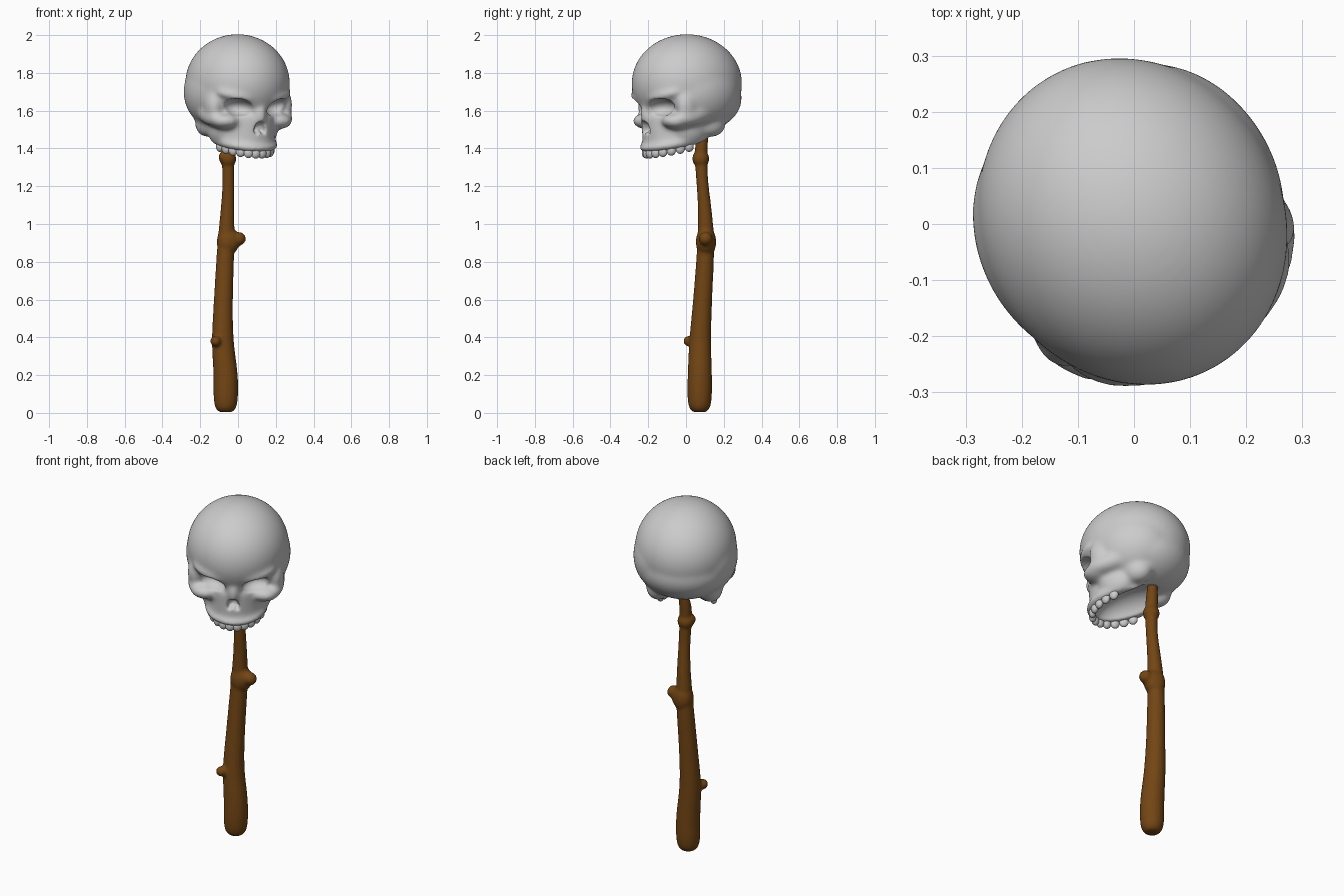
import bpy, bmesh
from math import sin, cos, radians
from mathutils import Matrix, Vector, Euler

if "Cube" in bpy.data.objects:
    bpy.data.objects.remove(bpy.data.objects["Cube"])

YAW = Matrix.Rotation(radians(29), 4, 'Z')   # the skull looks towards front right


def ball(bm, loc, size, rot=(0, 0, 0), mirror=False):
    """Ellipsoid; rot in degrees, optionally mirrored across local x."""
    for s in ((1, -1) if mirror else (1,)):
        e = Euler((radians(rot[0]), radians(rot[1] * s), radians(rot[2] * s)))
        m = Matrix.LocRotScale(Vector((loc[0] * s, loc[1], loc[2])), e, Vector(size))
        bmesh.ops.create_uvsphere(bm, u_segments=48, v_segments=32, radius=1, matrix=m)


def finish(bm, name, turn=None):
    if turn:
        bm.transform(turn)
    me = bpy.data.meshes.new(name)
    bm.to_mesh(me)
    bm.free()
    ob = bpy.data.objects.new(name, me)
    bpy.context.collection.objects.link(ob)
    me.polygons.foreach_set("use_smooth", [True] * len(me.polygons))
    return ob


def blend(ob, voxel, iterations):
    """Fuse overlapping volumes and soften the seams."""
    r = ob.modifiers.new("fuse", 'REMESH')
    r.mode = 'VOXEL'
    r.voxel_size = voxel
    r.use_smooth_shade = True
    s = ob.modifiers.new("soften", 'SMOOTH')
    s.factor = 0.5
    s.iterations = iterations


def bake(ob):
    bpy.ops.object.select_all(action='DESELECT')
    ob.select_set(True)
    bpy.context.view_layer.objects.active = ob
    bpy.ops.object.convert(target='MESH')


# skull volumes
bm = bmesh.new()
ball(bm, (0, 0.005, 1.745), (0.270, 0.299, 0.260))                   # cranium
ball(bm, (0.09, 0.02, 1.70), (0.188, 0.235, 0.205), (0, 0, 0), True)  # cranium sides
ball(bm, (0, 0.06, 1.665), (0.25, 0.24, 0.18))                       # cranium base
ball(bm, (0.12, -0.195, 1.678), (0.115, 0.065, 0.034), (0, -12, 27), True)  # brows
ball(bm, (0, -0.225, 1.585), (0.038, 0.047, 0.07), (-8, 0, 0))       # nose bridge
ball(bm, (0.155, -0.14, 1.545), (0.082, 0.085, 0.045), (0, 0, 35), True)   # cheekbones
ball(bm, (0.195, -0.05, 1.58), (0.06, 0.14, 0.055), (14, 0, 8), True)      # cheek arches
ball(bm, (0.215, -0.11, 1.63), (0.042, 0.06, 0.08), (0, 0, 0), True)       # outer eye rims
ball(bm, (0.135, -0.05, 1.50), (0.055, 0.1, 0.085), (0, 0, 0), True)       # cheek to jaw
ball(bm, (0.14, 0.075, 1.53), (0.065, 0.08, 0.07), (0, 0, 0), True)        # bumps behind jaw
bmesh.ops.create_cone(bm, cap_ends=True, segments=48, radius1=1, radius2=0.86, depth=0.19,
                      matrix=Matrix.LocRotScale(Vector((0, -0.083, 1.506)),
                                                Euler((radians(12), 0, 0)),
                                                Vector((0.165, 0.178, 1))))  # upper jaw
ball(bm, (0, -0.09, 1.435), (0.17, 0.178, 0.035), (12, 0, 0))        # gum line
skull = finish(bm, "skull", YAW)

# hollows
bm = bmesh.new()
ball(bm, (0.127, -0.235, 1.615), (0.084, 0.085, 0.049), (0, -8, 22), True)  # eye sockets
ball(bm, (0.013, -0.27, 1.507), (0.021, 0.065, 0.042), (0, -22, 0), True)   # nose hole
ball(bm, (0, 0.05, 1.36), (0.135, 0.265, 0.145))                           # mouth
hollows = finish(bm, "skull_hollows", YAW)
hollows.hide_render = True
blend(hollows, 0.006, 2)
bake(hollows)

blend(skull, 0.009, 22)
cut = skull.modifiers.new("hollow", 'BOOLEAN')
cut.operation = 'DIFFERENCE'
cut.object = hollows
blend(skull, 0.007, 6)
bake(skull)
bpy.data.objects.remove(hollows)

# teeth along the jaw arch
bm = bmesh.new()
N = 12
for i in range(N):
    a = -84 + 168 * i / (N - 1)
    t = radians(a)
    ball(bm, (0.143 * sin(t), -0.04 - 0.19 * cos(t), 1.374 + 0.04 * (1 - cos(t))),
         (0.025, 0.019, 0.028), (0, 0, a))
teeth = finish(bm, "teeth", YAW)

# wooden stick: x, y, z, radius
path = [(-0.065, 0.072, 0.004, 0.03), (-0.065, 0.072, 0.012, 0.052), (-0.065, 0.072, 0.07, 0.066),
        (-0.064, 0.073, 0.2, 0.065), (-0.083, 0.074, 0.38, 0.058), (-0.078, 0.088, 0.6, 0.05),
        (-0.064, 0.107, 0.9, 0.046), (-0.055, 0.1, 1.08, 0.036), (-0.05, 0.086, 1.22, 0.031),
        (-0.054, 0.078, 1.36, 0.034), (-0.055, 0.085, 1.46, 0.033), (-0.04, 0.11, 1.56, 0.02)]
cu = bpy.data.curves.new("stick", 'CURVE')
cu.dimensions = '3D'
cu.bevel_depth = 1
cu.bevel_resolution = 6
cu.use_fill_caps = True
sp = cu.splines.new('NURBS')
sp.points.add(len(path) - 1)
for p, (x, y, z, r) in zip(sp.points, path):
    p.co = (x, y, z, 1)
    p.radius = r
sp.order_u = 3
sp.use_endpoint_u = True
sp.resolution_u = 6
stick = bpy.data.objects.new("stick", cu)
bpy.context.collection.objects.link(stick)
bake(stick)

# twig stubs fused onto the stick: base, tip, size
bm = bmesh.new()
bm.from_mesh(stick.data)
for base, tip, size in [((-0.058, 0.106, 0.905), (0.006, 0.104, 0.922), 1.08),
                        ((-0.083, 0.075, 0.365), (-0.119, 0.014, 0.38), 0.85),
                        ((-0.054, 0.078, 1.345), (-0.074, 0.066, 1.355), 0.9)]:
    a, b = Vector(base), Vector(tip)
    for k in range(5):
        r = (0.05, 0.046, 0.038, 0.032, 0.033)[k] * size
        ball(bm, a.lerp(b, k / 4), (r, r, r * (1.5 - k / 8)) if size > 0.9 or k > 2 else (r, r, r))
bpy.data.objects.remove(stick)
stick = finish(bm, "stick")
blend(stick, 0.008, 6)
bake(stick)

wood = bpy.data.materials.new("wood")
wood.diffuse_color = (0.17, 0.06, 0.007, 1)
wood.use_nodes = True
wood.node_tree.nodes["Principled BSDF"].inputs["Base Color"].default_value = wood.diffuse_color
stick.data.materials.clear()
stick.data.materials.append(wood)
